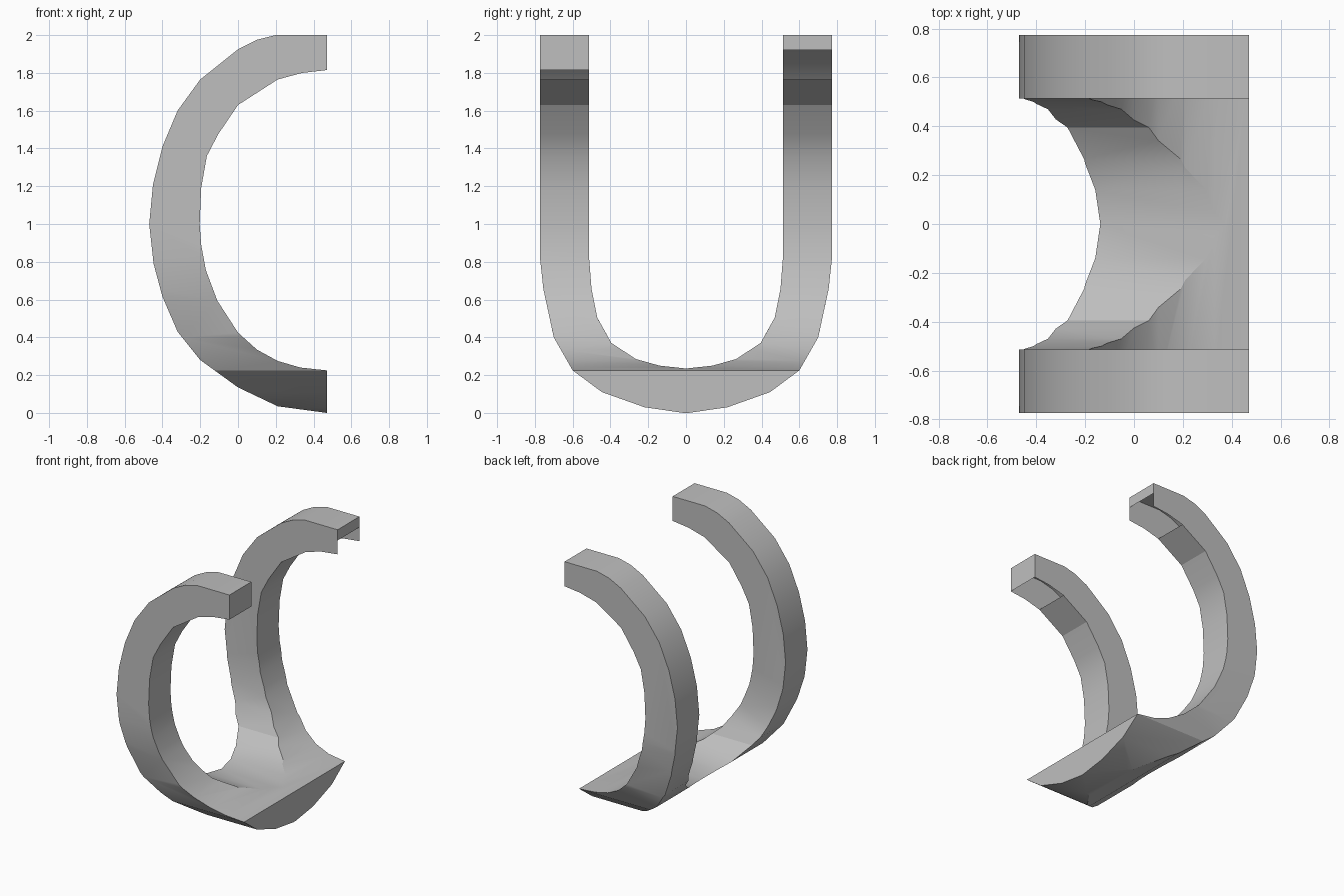
import bpy, bmesh, math
from mathutils import Vector

cube = bpy.data.objects.get("Cube")
if cube:
    bpy.data.objects.remove(cube, do_unlink=True)

# Single grey material
grey = bpy.data.materials.new("plain grey")
grey.use_nodes = True
colour = (0.52, 0.52, 0.52, 1)
grey.diffuse_color = colour
grey.node_tree.nodes["Principled BSDF"].inputs["Base Color"].default_value = colour


def extrude_profile(name, points, direction):
    """Extrude a closed outline symmetrically about the origin."""
    d = Vector(direction)
    bm = bmesh.new()
    base = bm.faces.new([bm.verts.new(Vector(p) - d) for p in points])
    grown = bmesh.ops.extrude_face_region(bm, geom=[base], use_keep_orig=True)
    verts = [v for v in grown["geom"] if isinstance(v, bmesh.types.BMVert)]
    bmesh.ops.translate(bm, verts=verts, vec=d * 2)
    bmesh.ops.recalc_face_normals(bm, faces=bm.faces)
    mesh = bpy.data.meshes.new(name)
    bm.to_mesh(mesh)
    bm.free()
    mesh.materials.append(grey)
    obj = bpy.data.objects.new(name, mesh)
    bpy.context.collection.objects.link(obj)
    return obj


# C outline across x and z
c_outer = [(.47, 2), (.2, 2), (.1, 1.975), (0, 1.925), (-.2, 1.765), (-.32, 1.6),
           (-.4, 1.41), (-.45, 1.21), (-.47, 1), (-.447, .79), (-.4, .615),
           (-.32, .43), (-.2, .28), (0, .135), (.21, .035), (.47, 0)]
c_inner = [(.47, .225), (.33, .24), (.21, .275), (.1, .335), (0, .425), (-.11, .595),
           (-.17, .755), (-.195, .89), (-.203, 1), (-.195, 1.19), (-.165, 1.36),
           (-.105, 1.475), (0, 1.63), (.21, 1.765), (.34, 1.8), (.47, 1.815)]
body = extrude_profile("forked_hook", [(x, 0, z) for x, z in c_outer + c_inner], (0, 1, 0))

# U outline across y and z, mirrored from one half
u_outer = [(.773, 2.2), (.773, .82), (.755, .655), (.7, .4), (.6, .225),
           (.445, .11), (.22, .03), (0, -.002)]
u_inner = [(.513, 2.2), (.513, .82), (.5, .655), (.47, .505), (.395, .37),
           (.265, .285), (.14, .25), (0, .235)]


def whole(half):
    return half + [(-y, z) for y, z in half[-2::-1]]


u_points = whole(u_outer) + whole(u_inner)[::-1]
cutter = extrude_profile("fork_cutter", [(0, y, z) for y, z in u_points], (1, 0, 0))

# Keep only what both outlines share
mod = body.modifiers.new("fork", "BOOLEAN")
mod.operation = "INTERSECT"
mod.solver = "EXACT"
mod.object = cutter
bpy.context.view_layer.objects.active = body
body.select_set(True)
cutter.select_set(False)
bpy.ops.object.modifier_apply(modifier=mod.name)
bpy.data.objects.remove(cutter, do_unlink=True)

# Open the undersides of both tips and the lower half of the back tip's end
bm = bmesh.new()
bm.from_mesh(body.data)
caps = [f for f in bm.faces if f.normal.x > .9 and f.calc_center_median().y > .4
        and f.calc_center_median().z > 1.7]
geom = caps + list({e for f in caps for e in f.edges}) + list({v for f in caps for v in f.verts})
bmesh.ops.bisect_plane(bm, geom=geom, plane_co=(0, 0, 1.92), plane_no=(0, 0, 1))
holes = []
for f in bm.faces:
    c = f.calc_center_median()
    underside = f.normal.z < -.5 and c.z > 1.7 and c.x > .2
    open_end = f.normal.x > .9 and c.y > .4 and 1.7 < c.z < 1.92
    if underside or open_end:
        holes.append(f)
bmesh.ops.delete(bm, geom=holes, context="FACES")
bm.to_mesh(body.data)
bm.free()

bpy.ops.object.shade_smooth_by_angle(angle=math.radians(20))
